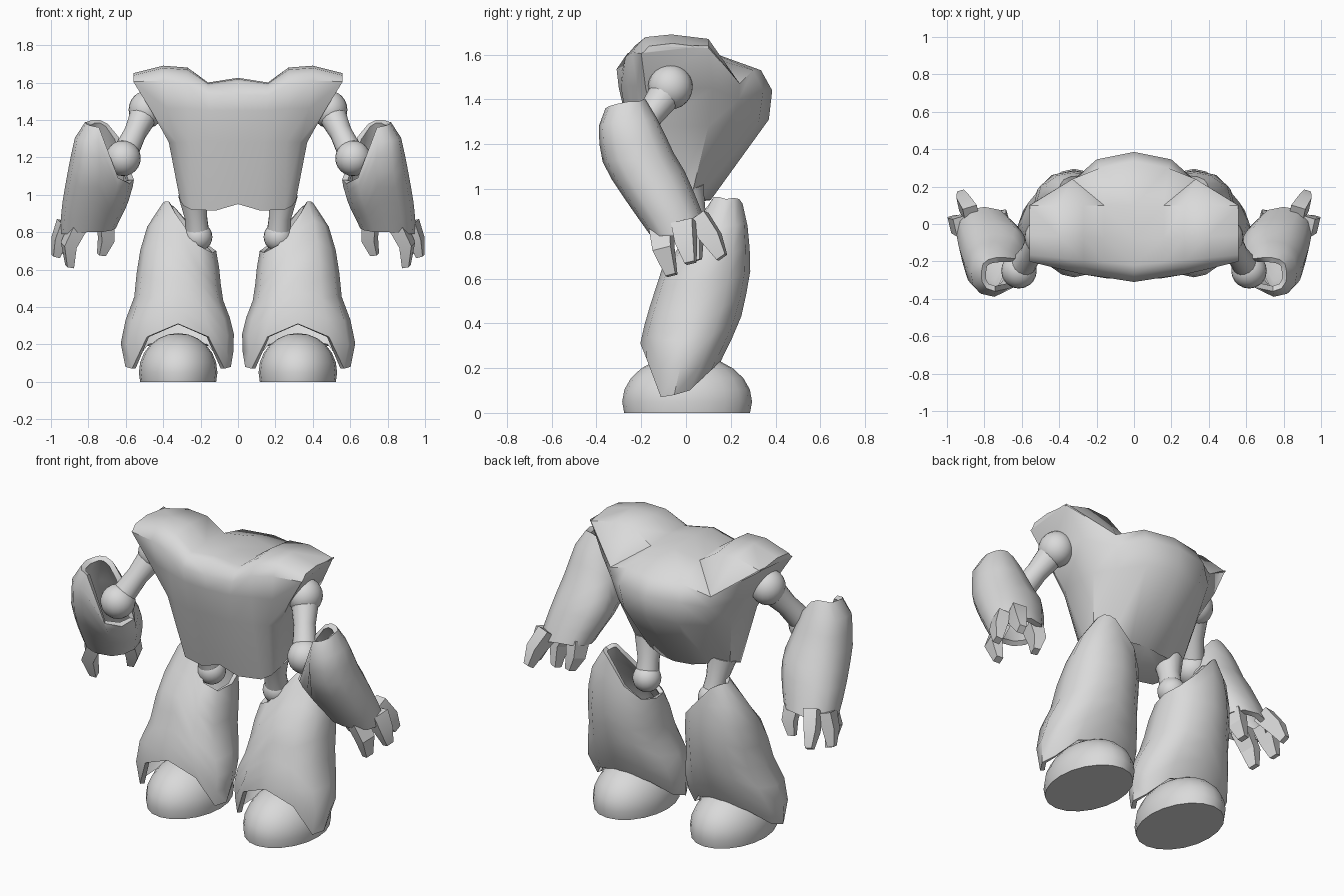
import bpy, bmesh, math
from mathutils import Vector

if "Cube" in bpy.data.objects:
    bpy.data.objects.remove(bpy.data.objects["Cube"])

grey = bpy.data.materials.new("light_grey")
grey.diffuse_color = (0.7, 0.7, 0.7, 1)
grey.use_nodes = True
grey.node_tree.nodes["Principled BSDF"].inputs["Base Color"].default_value = grey.diffuse_color


def finish(name, bm, thickness=0, angle=35, merge=True):
    """Turn a +x side bmesh into a mirrored, shaded object."""
    bmesh.ops.remove_doubles(bm, verts=bm.verts, dist=0.0005)
    bmesh.ops.recalc_face_normals(bm, faces=bm.faces)
    me = bpy.data.meshes.new(name)
    bm.to_mesh(me)
    bm.free()
    me.materials.append(grey)
    ob = bpy.data.objects.new(name, me)
    bpy.context.collection.objects.link(ob)
    bpy.ops.object.select_all(action='DESELECT')
    ob.select_set(True)
    bpy.context.view_layer.objects.active = ob
    if thickness:
        m = ob.modifiers.new("shell", 'SOLIDIFY')
        m.thickness, m.offset = thickness, -1
        bpy.ops.object.modifier_apply(modifier="shell")
    m = ob.modifiers.new("mirror", 'MIRROR')
    m.use_mirror_merge = merge
    bpy.ops.object.modifier_apply(modifier="mirror")
    bpy.ops.object.shade_smooth_by_angle(angle=math.radians(angle))
    return ob


def bridge(bm, rings, closed=True, caps=False):
    """Skin a list of equal-length rings of points."""
    vs = [[bm.verts.new(p) for p in r] for r in rings]
    n = len(vs[0])
    for a, b in zip(vs, vs[1:]):
        for i in range(n if closed else n - 1):
            j = (i + 1) % n
            bm.faces.new((a[i], a[j], b[j], b[i]))
    if caps:
        bm.faces.new(vs[0])
        bm.faces.new(vs[-1])
    return vs


def extents(table, z):
    """Interpolate (z, x0, x1, y0, y1) rows at height z."""
    z = min(max(z, table[0][0]), table[-1][0])
    for a, b in zip(table, table[1:]):
        if z <= b[0]:
            t = (z - a[0]) / (b[0] - a[0])
            return [p + (q - p) * t for p, q in zip(a[1:], b[1:])]


def shell(name, table, bottoms, tops, thickness, levels=7):
    """Armour sleeve whose rim heights vary around 12 columns."""
    bm, rings = bmesh.new(), []
    for k in range(levels + 1):
        ring = []
        for i in range(12):
            a = i * math.tau / 12
            z = bottoms[i] + (tops[i] - bottoms[i]) * k / levels
            x0, x1, y0, y1 = extents(table, z)
            c, s = [math.copysign(abs(f) ** 0.88, f) for f in (math.cos(a), math.sin(a))]
            ring.append(((x0 + x1) / 2 + c * (x1 - x0) / 2,
                         (y0 + y1) / 2 + s * (y1 - y0) / 2, z))
        rings.append(ring)
    bridge(bm, rings)
    finish(name, bm, thickness, angle=45)


def ball(name, centre, radii, cut_z=None):
    bm = bmesh.new()
    bmesh.ops.create_uvsphere(bm, u_segments=20, v_segments=12, radius=1)
    for v in bm.verts:
        v.co = Vector([c + r * p for c, r, p in zip(centre, radii, v.co)])
    if cut_z is not None:
        bmesh.ops.bisect_plane(bm, geom=bm.verts[:] + bm.edges[:] + bm.faces[:],
                               plane_co=(0, 0, cut_z), plane_no=(0, 0, -1), clear_outer=True)
        bmesh.ops.holes_fill(bm, edges=[e for e in bm.edges if e.is_boundary])
    finish(name, bm)


def limb(name, points, sizes, sides, angle=35, flat=1.0):
    """Tapered rod through points."""
    bm, rings = bmesh.new(), []
    axis = (Vector(points[-1]) - Vector(points[0])).normalized()
    u = axis.cross(Vector((0.3, 1, 0))).normalized()
    w = axis.cross(u)
    for p, r in zip(points, sizes):
        angs = [(i + 0.5) * math.tau / sides for i in range(sides)]
        rings.append([Vector(p) + u * r * math.cos(a) * flat + w * r * math.sin(a) for a in angs])
    bridge(bm, rings, caps=True)
    finish(name, bm, angle=angle, merge=False)


# Torso: columns from front centre round to back centre, bottom to rim
columns = [
    [(0, -.17, .95), (0, -.26, 1.28), (0, -.30, 1.45), (0, -.31, 1.535)],
    [(.12, -.17, .915), (.14, -.26, 1.28), (.15, -.29, 1.45), (.16, -.285, 1.53)],
    [(.25, -.14, .92), (.26, -.23, 1.28), (.27, -.26, 1.46), (.27, -.27, 1.59)],
    [(.29, -.10, .94), (.33, -.19, 1.28), (.38, -.22, 1.46), (.40, -.24, 1.61)],
    [(.31, -.05, .97), (.37, -.14, 1.28), (.465, -.18, 1.45), (.56, -.2, 1.605)],
    [(.31, .03, .99), (.37, .10, 1.28), (.465, .12, 1.45), (.56, .10, 1.64)],
    [(.20, .06, .97), (.30, .21, 1.28), (.325, .235, 1.40), (.33, .24, 1.47)],
    [(.10, .09, .95), (.18, .325, 1.30), (.20, .345, 1.44), (.18, .30, 1.53)],
    [(0, .11, .95), (0, .37, 1.31), (0, .385, 1.44), (0, .335, 1.53)],
]
bm = bmesh.new()
col = bridge(bm, columns, closed=False)
bm.faces.new([c[0] for c in col])
# Collar and rounded shoulder pads, front to back
roof = [[c[3] for c in col[:5]]]
for inner_y, outer_y, drop in ((-.262, -.19, .04), (-.22, -.165, .012),
                               (-.08, -.06, 0), (.10, .10, .02)):
    row = []
    for x, h in ((0, 1.625), (.16, 1.60), (.27, 1.68), (.40, 1.69), (.56, 1.65)):
        y = inner_y + (outer_y - inner_y) * x / .56
        row.append(bm.verts.new((x, y, h - drop * (0.5 if x < .2 else 1))))
    roof.append(row)
for a, b in zip(roof, roof[1:]):
    for i in range(4):
        bm.faces.new((a[i], a[i + 1], b[i + 1], b[i]))
last = roof[-1]
bm.faces.new([col[4][3]] + [r[4] for r in roof[1:]] + [col[5][3]])
for i in (1, 2, 3):
    bm.faces.new((last[i], last[i + 1], col[6][3]))
bm.faces.new((last[4], col[5][3], col[6][3]))
bm.faces.new((last[1], col[6][3], col[7][3]))
bm.faces.new((last[0], last[1], col[7][3], col[8][3]))
finish("torso", bm, angle=48)

# Legs, open at the inner side of the knee
shell("leg_armour",
      [(.07, .04, .6, -.16, .05), (.22, .015, .63, -.195, .15), (.32, .035, .605, -.205, .2),
       (.45, .085, .555, -.17, .255), (.65, .105, .535, -.105, .29), (.8, .14, .50, .02, .28),
       (.9, .22, .45, .08, .265), (.97, .30, .39, .12, .24)],
      [.08, .1, .19, .23, .19, .1, .08, .07, .24, .31, .24, .07],
      [.955, .96, .955, .935, .80, .72, .70, .69, .73, .90, .965, .965], .025)
ball("foot", (.32, .005, .05), (.21, .29, .21), cut_z=0)
ball("knee_ball", (.215, .06, .775), (.078, .078, .078))
limb("thigh", [(.24, 0, 1.0), (.225, .03, .88), (.215, .06, .77)], [.08, .06, .065], 16)

# Upper arms
ball("shoulder_ball", (.49, -.07, 1.455), (.095, .1, .1))
ball("elbow_ball", (.615, -.25, 1.195), (.095, .095, .095))
limb("upper_arm", [(.49, -.07, 1.455), (.55, -.16, 1.33), (.615, -.25, 1.195)],
     [.08, .06, .07], 16)

# Forearms, open at the inner front for the elbow
shell("forearm_armour",
      [(.78, .67, .95, -.15, .10), (.85, .64, .95, -.20, .09), (.95, .59, .94, -.27, .05),
       (1.07, .555, .92, -.35, .0), (1.15, .57, .905, -.385, -.05), (1.3, .62, .875, -.39, -.12),
       (1.4, .67, .81, -.34, -.18)],
      [.79, .8, .82, .84, .84, .83, .82, .81, .8, .8, .79, .79],
      [1.39, 1.39, 1.4, 1.4, 1.38, 1.31, 1.08, 1.06, 1.09, 1.36, 1.37, 1.38], .03)

# Four blunt claws on each hand
claws = [("front_claw", (.85, -.11, .84), (.905, -.10, .73), (.90, -.065, .615)),
         ("outer_claw", (.92, -.01, .85), (.955, .0, .76), (.975, .02, .67)),
         ("rear_claw", (.87, .05, .87), (.91, .115, .78), (.925, .16, .695)),
         ("thumb_claw", (.71, .0, .85), (.705, .03, .76), (.73, .045, .68))]
for name, base, knuckle, tip in claws:
    limb(name, [base, knuckle, tip], [.07, .06, .033], 4, angle=25, flat=0.8)
